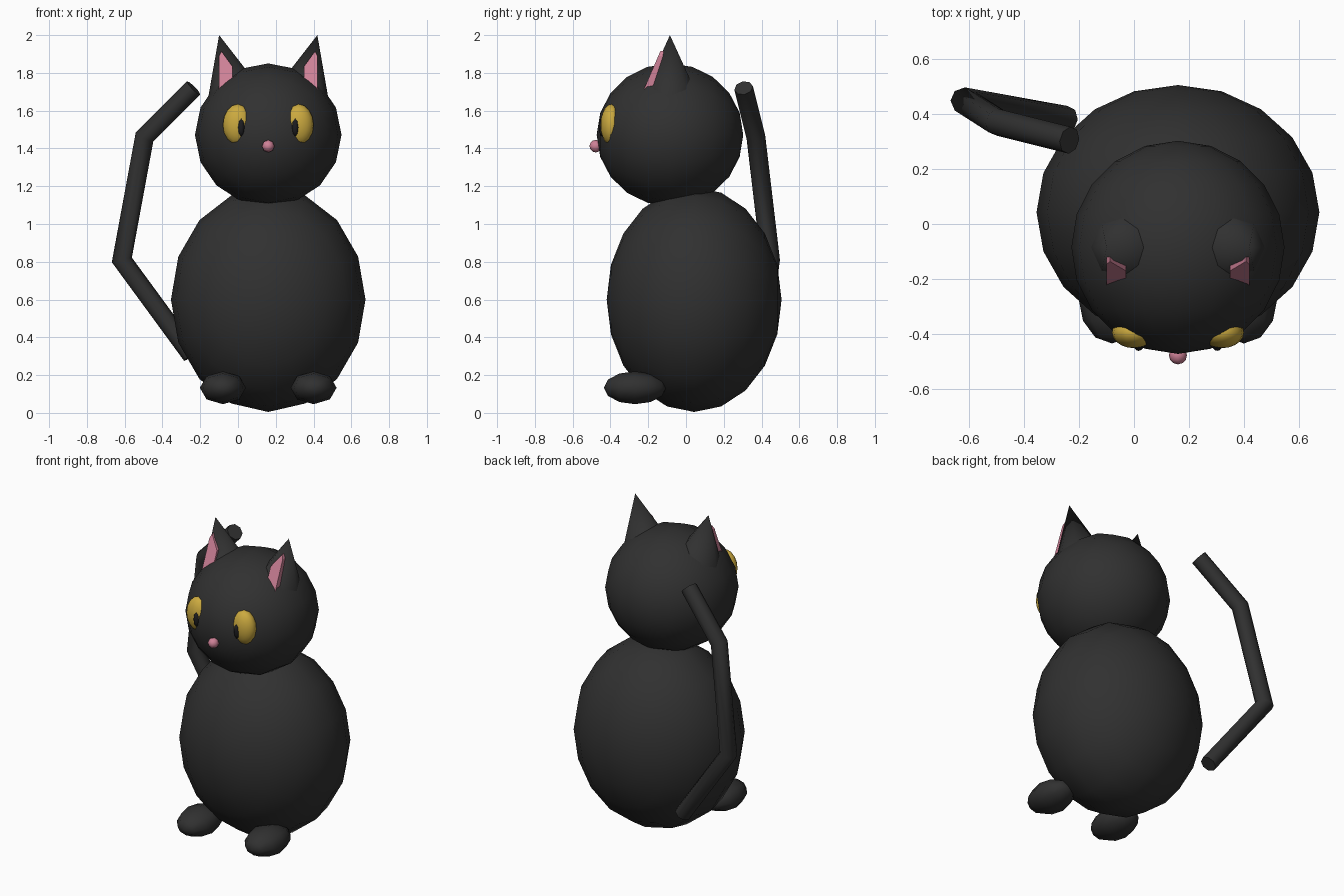
import bpy, bmesh, math
from mathutils import Vector, Matrix

if "Cube" in bpy.data.objects:
    bpy.data.objects.remove(bpy.data.objects["Cube"])

CX = 0.16  # mirror line of the animal


def material(name, rgb):
    m = bpy.data.materials.new(name)
    m.diffuse_color = (*rgb, 1)
    m.use_nodes = True
    m.node_tree.nodes["Principled BSDF"].inputs["Base Color"].default_value = m.diffuse_color
    return m


BLACK = material("black_fur", (0.03, 0.03, 0.03))
PINK = material("pink", (0.62, 0.22, 0.31))
YELLOW = material("yellow", (0.60, 0.40, 0.05))
PUPIL = material("pupil_black", (0.012, 0.012, 0.014))


def finish(name, bm, mat, angle=None):
    bmesh.ops.recalc_face_normals(bm, faces=bm.faces)
    me = bpy.data.meshes.new(name)
    bm.to_mesh(me)
    bm.free()
    me.materials.append(mat)
    ob = bpy.data.objects.new(name, me)
    bpy.context.collection.objects.link(ob)
    if angle:
        bpy.ops.object.select_all(action='DESELECT')
        ob.select_set(True)
        bpy.context.view_layer.objects.active = ob
        bpy.ops.object.shade_smooth_by_angle(angle=math.radians(angle))
    return ob


def ball(name, centre, radii, mat, seg=16, rings=10):
    """Ellipsoid with its poles along y."""
    bm = bmesh.new()
    bmesh.ops.create_uvsphere(bm, u_segments=seg, v_segments=rings, radius=1)
    m = (Matrix.Translation(centre) @ Matrix.Diagonal((*radii, 1))
         @ Matrix.Rotation(math.pi / 2, 4, 'X'))
    bmesh.ops.transform(bm, matrix=m, verts=bm.verts)
    return finish(name, bm, mat, 70)


def tube(name, path, radius, mat, seg=8):
    """Round tube with mitred corners and capped ends."""
    pts = [Vector(p) for p in path]
    dirs = [(b - a).normalized() for a, b in zip(pts, pts[1:])]
    side = dirs[0].cross(Vector((0, 1, 0))).normalized()
    up = side.cross(dirs[0])
    ring = [pts[0] + radius * (math.cos(t) * side + math.sin(t) * up)
            for t in (2 * math.pi * i / seg for i in range(seg))]
    bm = bmesh.new()
    loops = [[bm.verts.new(p) for p in ring]]
    for i, d in enumerate(dirs):
        n = (d + dirs[min(i + 1, len(dirs) - 1)]).normalized()
        # slide each point along the segment onto the mitre plane
        ring = [p + d * ((pts[i + 1] - p).dot(n) / d.dot(n)) for p in ring]
        loops.append([bm.verts.new(p) for p in ring])
    for a, b in zip(loops, loops[1:]):
        for j in range(seg):
            k = (j + 1) % seg
            bm.faces.new((a[j], a[k], b[k], b[j]))
    bm.faces.new(loops[0])
    bm.faces.new(loops[-1])
    return finish(name, bm, mat, 50)


def ear(name, s):
    """Cone tilted outwards; s is -1 for the left, 1 for the right."""
    h, r = 0.35, 0.155
    bm = bmesh.new()
    bmesh.ops.create_cone(bm, cap_ends=True, segments=8, radius1=r,
                          radius2=0, depth=h)
    m = (Matrix.Translation((CX + s * 0.26, -0.085, 2.0))
         @ Matrix.Rotation(s * math.radians(14), 4, 'Y')
         @ Matrix.Translation((0, 0, -h / 2)))
    bmesh.ops.transform(bm, matrix=m, verts=bm.verts)
    return finish(name, bm, BLACK, 50)


def inner_ear(name, s):
    """Sloped pink wedge on the front of the ear."""
    outline = [(0.248, 1.915), (0.19, 1.835), (0.19, 1.74),
               (0.26, 1.70), (0.26, 1.89)]
    bm = bmesh.new()
    loops = []
    for back in (0, 0.04):
        loops.append([bm.verts.new((CX + s * x, -0.136 - 0.43 * (1.915 - z) + back, z))
                      for x, z in outline])
    a, b = loops
    bm.faces.new(a)
    bm.faces.new(b)
    for j in range(len(a)):
        k = (j + 1) % len(a)
        bm.faces.new((a[j], a[k], b[k], b[j]))
    return finish(name, bm, PINK)


# Body, head and nose
ball("body", (CX, 0.043, 0.6), (0.515, 0.463, 0.595), BLACK)
ball("head", (CX, -0.085, 1.472), (0.388, 0.388, 0.378), BLACK)
ball("nose", (CX, -0.478, 1.412), (0.033, 0.033, 0.033), PINK, 8, 6)

# Paired parts
for side, s in (("left", -1), ("right", 1)):
    ear(side + "_ear", s)
    inner_ear(side + "_inner_ear", s)
    ball(side + "_eye", (CX + s * 0.16, -0.395, 1.525), (0.08, 0.057, 0.11), YELLOW, 16, 10)
    ball(side + "_pupil", (CX + s * 0.143, -0.44, 1.512), (0.019, 0.022, 0.05), PUPIL, 8, 6)
    ball(side + "_foot", (CX + s * 0.24, -0.27, 0.133), (0.122, 0.165, 0.087), BLACK, 8, 6)

# Raised tail
tube("tail", [(-0.245, 0.38, 0.305), (-0.615, 0.447, 0.81),
              (-0.495, 0.37, 1.46), (-0.235, 0.305, 1.72)], 0.05, BLACK)
